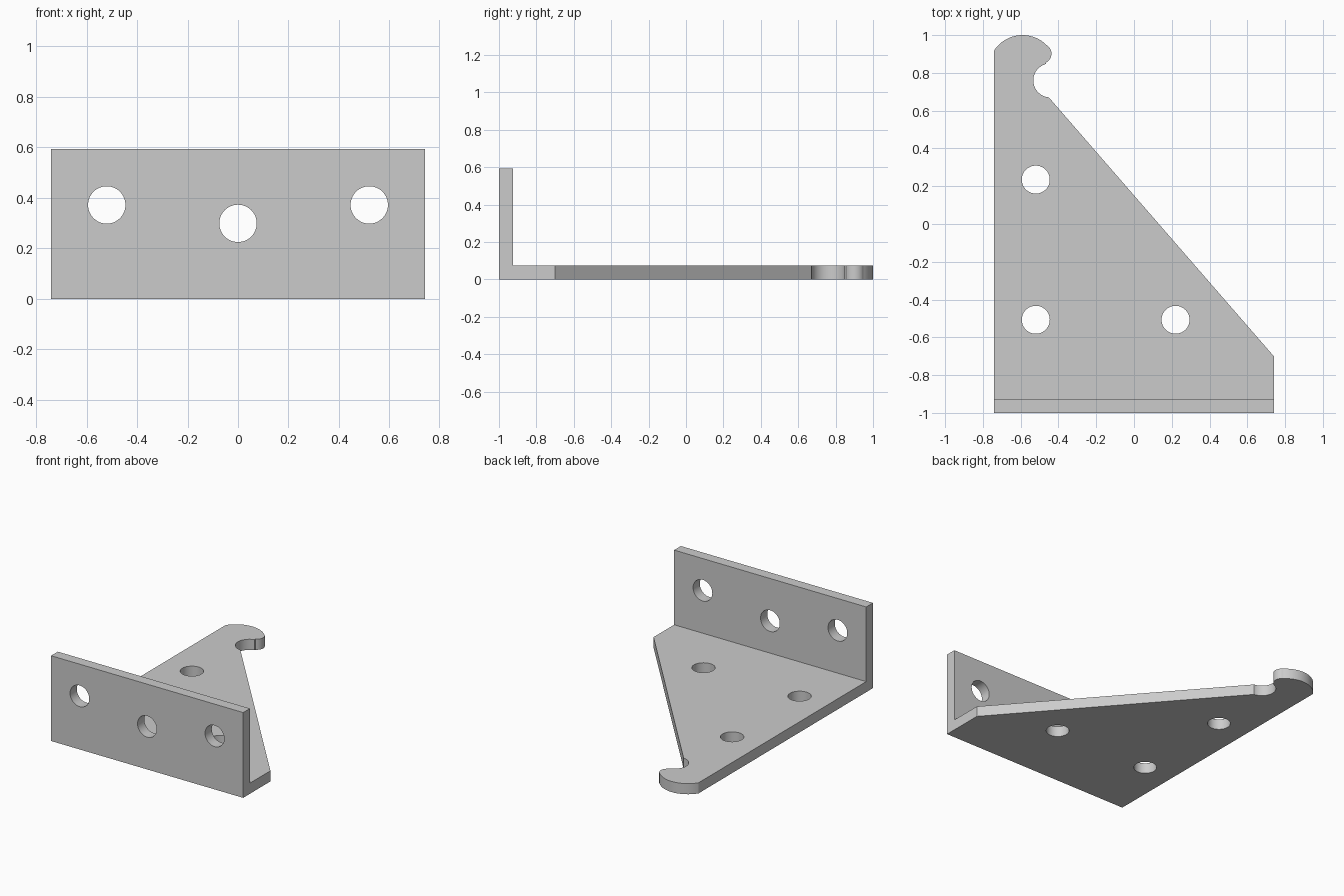
import bpy, bmesh, math
from mathutils import Matrix, Vector

if "Cube" in bpy.data.objects:
    bpy.data.objects.remove(bpy.data.objects["Cube"])

T = 0.074      # sheet thickness
W = 0.74       # half width
HOLE_R = 0.074

steel = bpy.data.materials.new("plain_grey")
steel.use_nodes = True
grey = (0.6, 0.6, 0.6, 1)
steel.diffuse_color = grey
steel.node_tree.nodes["Principled BSDF"].inputs["Base Color"].default_value = grey


def finish(bm, name):
    bmesh.ops.recalc_face_normals(bm, faces=bm.faces)
    mesh = bpy.data.meshes.new(name)
    bm.to_mesh(mesh)
    bm.free()
    mesh.materials.append(steel)
    obj = bpy.data.objects.new(name, mesh)
    bpy.context.collection.objects.link(obj)
    return obj


def prism(name, points, direction):
    bm = bmesh.new()
    face = bm.faces.new([bm.verts.new(p) for p in points])
    new = bmesh.ops.extrude_face_region(bm, geom=[face])["geom"]
    verts = [v for v in new if isinstance(v, bmesh.types.BMVert)]
    bmesh.ops.translate(bm, verts=verts, vec=Vector(direction))
    return finish(bm, name)


def arc(cx, cy, r, start, end, n):
    angles = [math.radians(start + (end - start) * i / n) for i in range(n + 1)]
    return [(cx + r * math.cos(a), cy + r * math.sin(a)) for a in angles]


# L-shaped angle section swept across the width
section = [(-1, 0), (1.1, 0), (1.1, T), (-1 + T, T), (-1 + T, 0.594), (-1, 0.594)]
bracket = prism("angle_bracket", [(-W, y, z) for y, z in section], (2 * W, 0, 0))

# Plan outline: sloped edge, round notch, hooked nose and curved tip
outline = [(-0.9, -1.2), (0.9, -1.2), (0.9, -0.884)]
outline += arc(-0.443, 0.76, 0.09, 265, 105, 28)
outline += arc(-0.49, 0.902, 0.053, -62, 52, 20)
outline += arc(-0.59, 0.82, 0.18, 44, 148, 28)
outline += [(-0.9, 0.82)]
trim = prism("plan_trim", [(x, y, -0.2) for x, y in outline], (0, 0, 1))

# Round holes through the wall and the base plate
bm = bmesh.new()
turn = Matrix.Rotation(math.pi / 2, 4, 'X')
places = [Matrix.Translation((x, -0.96, z)) @ turn
          for x, z in ((-0.52, 0.372), (0, 0.299), (0.52, 0.372))]
places += [Matrix.Translation((x, y, 0.04))
           for x, y in ((-0.52, 0.235), (-0.52, -0.507), (0.22, -0.507))]
for place in places:
    bmesh.ops.create_cone(bm, cap_ends=True, segments=64, radius1=HOLE_R,
                          radius2=HOLE_R, depth=0.25, matrix=place)
holes = finish(bm, "hole_cutters")

# Trim and drill
bpy.context.view_layer.objects.active = bracket
bracket.select_set(True)
for cutter, operation in ((trim, 'INTERSECT'), (holes, 'DIFFERENCE')):
    cutter.hide_render = True
    mod = bracket.modifiers.new(cutter.name, 'BOOLEAN')
    mod.operation = operation
    mod.solver = 'EXACT'
    mod.object = cutter
    bpy.ops.object.modifier_apply(modifier=mod.name)
    bpy.data.objects.remove(cutter)

bpy.ops.object.shade_smooth_by_angle(angle=math.radians(30))
